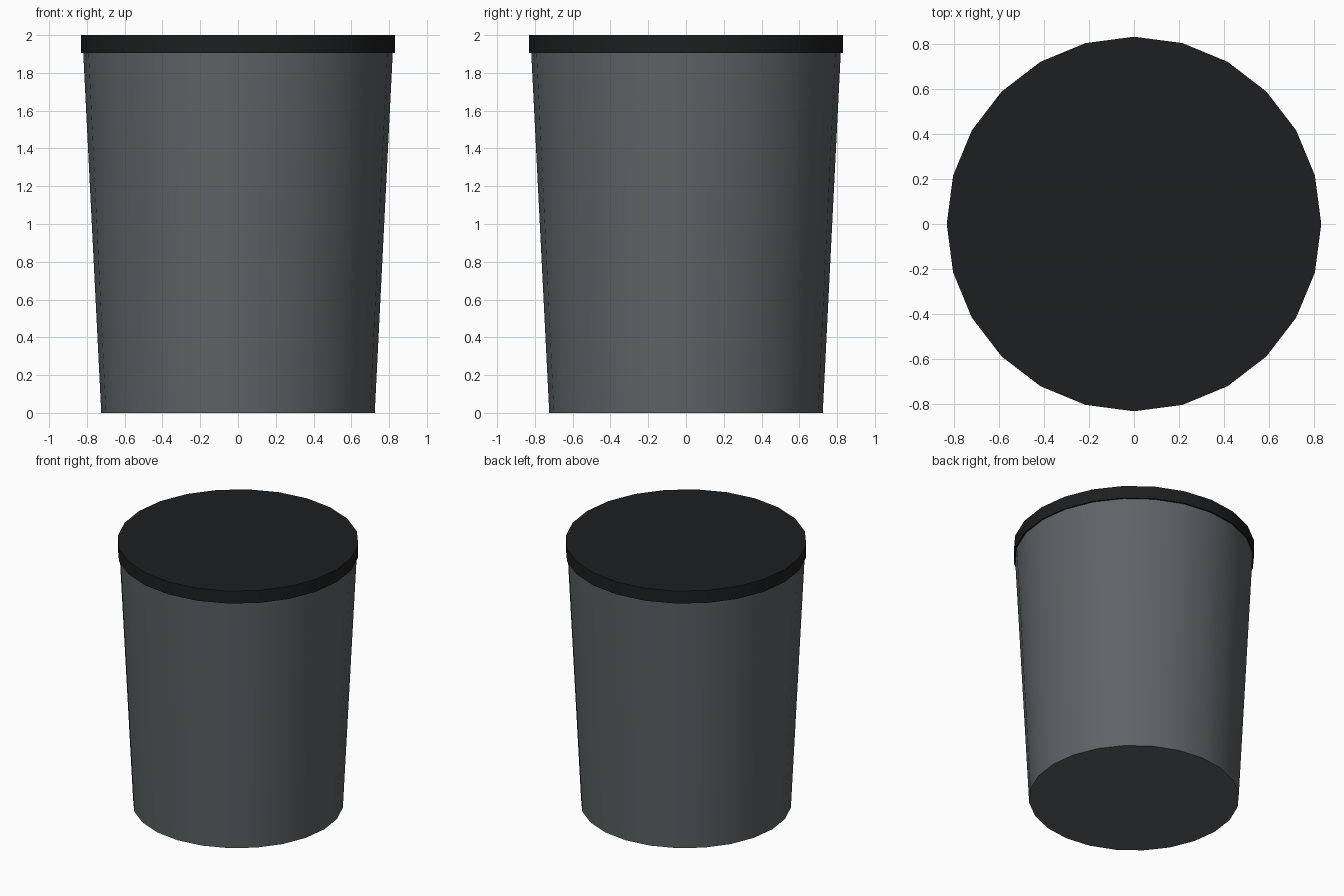
import bpy

if "Cube" in bpy.data.objects:
    bpy.data.objects.remove(bpy.data.objects["Cube"])


def material(name, rgb):
    mat = bpy.data.materials.new(name)
    mat.diffuse_color = (*rgb, 1.0)
    mat.use_nodes = True
    mat.node_tree.nodes["Principled BSDF"].inputs["Base Color"].default_value = mat.diffuse_color
    return mat


def tapered_disc(name, r_bottom, r_top, z0, z1, mat):
    bpy.ops.mesh.primitive_cone_add(
        vertices=24, radius1=r_bottom, radius2=r_top,
        depth=z1 - z0, location=(0, 0, (z0 + z1) / 2))
    obj = bpy.context.object
    obj.name = name
    obj.data.materials.append(mat)
    bpy.ops.object.shade_smooth_by_angle()
    return obj


# Tapered container body, tucked slightly up into the lid
tapered_disc("cup_body", 0.724, 0.82, 0.0, 1.92,
             material("dark_grey", (0.11, 0.125, 0.13)))

# Flat overhanging lid
tapered_disc("lid", 0.83, 0.83, 1.905, 2.0,
             material("black", (0.012, 0.013, 0.014)))
